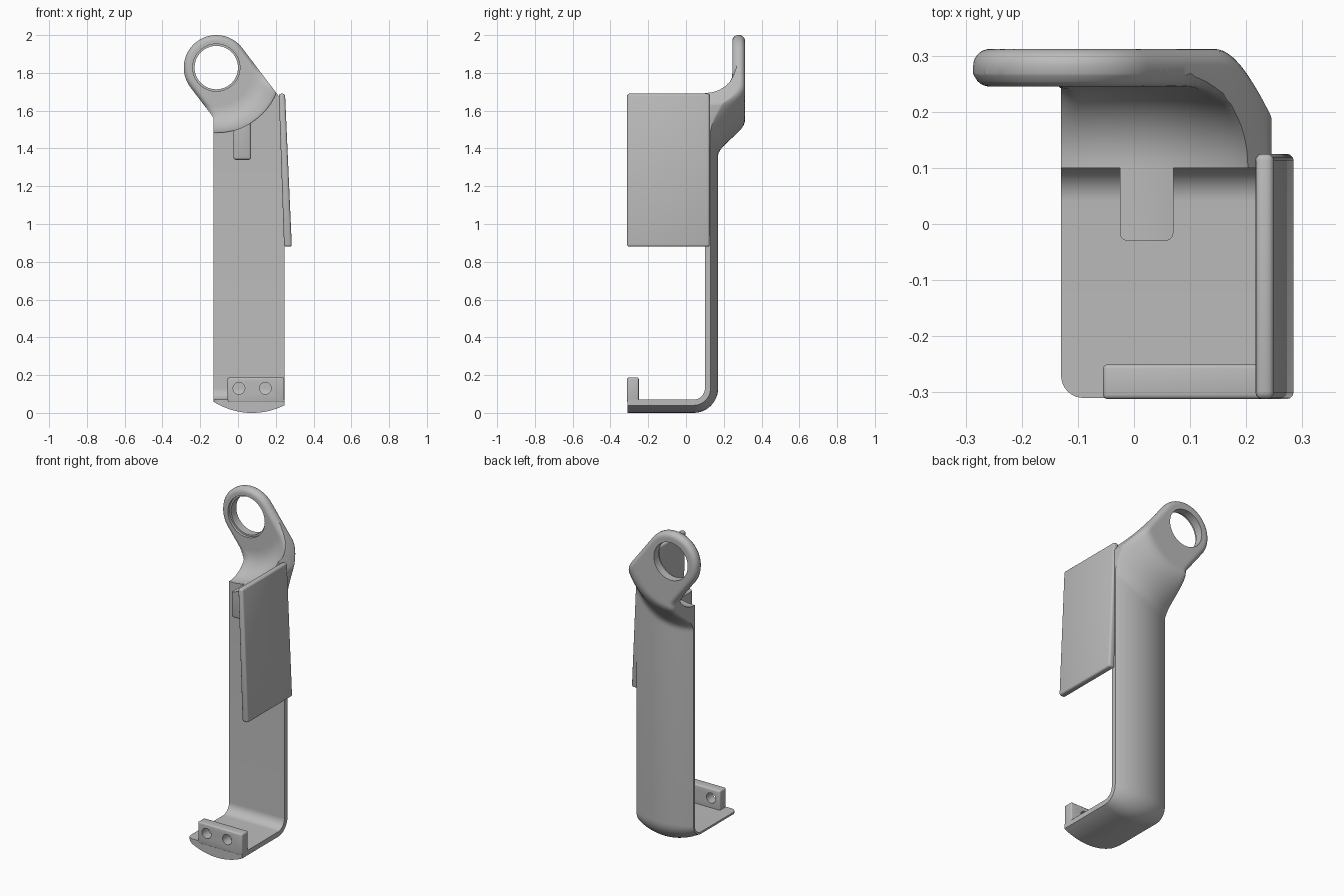
import bpy, bmesh
from math import sin, cos, pi, sqrt, hypot, radians

if "Cube" in bpy.data.objects:
    bpy.data.objects.remove(bpy.data.objects["Cube"])

GREY = (0.5, 0.5, 0.5, 1)
mat = bpy.data.materials.new("plain grey")
mat.use_nodes = True
mat.diffuse_color = GREY
mat.node_tree.nodes["Principled BSDF"].inputs["Base Color"].default_value = GREY

CX, CZ, R = -0.115, 1.828, 0.172      # eye ring centre and radius
LEFT, RIGHT = -0.13, 0.245            # strap edges
NX, NZ = 0.796, 0.605                 # direction across the eye arm
SLOPE = NZ / NX
ROUND = 0.03                          # eye edge rounding
SCOOP = 0.345                         # scoop radius around the eye


def finish(bm, name):
    bmesh.ops.recalc_face_normals(bm, faces=bm.faces)
    mesh = bpy.data.meshes.new(name)
    bm.to_mesh(mesh)
    bm.free()
    mesh.materials.append(mat)
    obj = bpy.data.objects.new(name, mesh)
    bpy.context.collection.objects.link(obj)
    return obj


def loft(name, rings):
    """Skin a list of closed rings and cap both ends."""
    bm = bmesh.new()
    loops = [[bm.verts.new(p) for p in ring] for ring in rings]
    n = len(loops[0])
    for a, b in zip(loops, loops[1:]):
        for i in range(n):
            k = (i + 1) % n
            bm.faces.new((a[i], a[k], b[k], b[i]))
    bm.faces.new(loops[0])
    bm.faces.new(loops[-1])
    return finish(bm, name)


def box(name, lo, hi, bevel, shape=None):
    """Rounded box; shape may move its corners first."""
    bm = bmesh.new()
    bmesh.ops.create_cube(bm, size=1)
    for v in bm.verts:
        v.co = [lo[i] if v.co[i] < 0 else hi[i] for i in range(3)]
        if shape:
            shape(v.co)
    bmesh.ops.bevel(bm, geom=bm.edges[:], offset=bevel, segments=3,
                    profile=0.5, affect='EDGES')
    return finish(bm, name)


def rod(name, x, z, r, y0, y1):
    """Cylinder along y."""
    return loft(name, [[(x + r * cos(2 * pi * i / 64), y, z + r * sin(2 * pi * i / 64))
                        for i in range(64)] for y in (y0, y1)])


def cut(obj, cutter):
    bpy.context.view_layer.objects.active = obj
    mod = obj.modifiers.new("cut", 'BOOLEAN')
    mod.operation = 'DIFFERENCE'
    mod.solver = 'EXACT'
    mod.object = cutter
    bpy.ops.object.modifier_apply(modifier=mod.name)


def edge_gap(x, z):
    """Distance inward from the front outline near the eye."""
    dx, dz = x - CX, z - CZ
    if dz * NX - dx * NZ > 0:
        return R - hypot(dx, dz)
    v = dx * NX + dz * NZ
    return min(R - v, max(R + v, x - LEFT), RIGHT - x)


def rounding(x, z):
    e = min(max(edge_gap(x, z), 0), ROUND)
    return ROUND - sqrt(ROUND ** 2 - (ROUND - e) ** 2)


def limits(z):
    """Left and right outline at height z."""
    half = sqrt(max(R * R - (z - CZ) ** 2, 0))
    if z >= CZ + R * NZ:
        right = CX + half
    else:
        right = min(RIGHT, CX + R * NX + (CZ + R * NZ - z) * SLOPE)
    if z >= CZ - R * NZ:
        left = CX - half
    else:
        left = min(LEFT, CX - R * NX + (CZ - R * NZ - z) * SLOPE)
    return left, right


def thickness(x, z):
    """Crowned strap that flares back into the eye."""
    crown = max(0.012, 0.07 - (0.38 - sqrt(0.38 ** 2 - min(abs(x - 0.075), 0.3) ** 2)))
    t = min(max((0.5 - hypot(x - CX, z - CZ)) / 0.22, 0), 1)
    s = t * t * (3 - 2 * t)
    return crown + (0.212 - crown) * s - s * rounding(x, z)


# Strap stations: inner point, outward normal, outline
stations = []
for i in range(9):                     # floor with rounded front corner
    a = pi / 2 * i / 8
    left = LEFT + 0.04 * (1 - sin(a))
    stations.append((-0.27 - 0.04 * cos(a), 0.07, 0, -1, left, RIGHT))
for i in range(13):                    # bend
    a = pi / 2 * (i / 12 - 1)
    stations.append((0.04 + 0.06 * cos(a), 0.13 + 0.06 * sin(a),
                     cos(a), sin(a), LEFT, RIGHT))
heights = [1.3 + 0.0125 * i for i in range(42)]
heights += [CZ + R * sin(pi / 2 * i / 24) for i in range(1, 24)] + [CZ + R * 0.9997]
for z in heights:                      # upright wall and eye
    stations.append((0.10, z, 1, 0, *limits(z)))

COLS = 36
rings = []
for y, z, ny, nz, left, right in stations:
    xs = [left + (right - left) * (1 - cos(pi * i / COLS)) / 2 for i in range(COLS + 1)]
    inner = [(x, y, z) for x in xs]
    outer = [(x, y + ny * thickness(x, z), z + nz * thickness(x, z)) for x in xs]
    rings.append(inner + outer[::-1])
strap = loft("strap_with_eye", rings)

# Scoop cutter: round pocket with a fillet into the eye's front face
profile = [(SCOOP, -0.6)]
profile += [(0.205 + 0.14 * cos(pi * i / 32), 0.105 + 0.14 * sin(pi * i / 32))
            for i in range(17)]
profile += [(0.2 - 0.006 * i, 0.245) for i in range(31)]
rings = []
for d, y in profile:
    ring = []
    for i in range(120):
        x, z = CX + d * cos(2 * pi * i / 120), CZ + d * sin(2 * pi * i / 120)
        fade = min((SCOOP - d) / 0.14, 1)
        ring.append((x, y + fade * rounding(x, z), z))
    rings.append(ring)
scoop = loft("scoop_cutter", rings)

# Hook tab under the eye, trimmed by the same scoop
tab = box("hook_tab", (-0.025, -0.03, 1.34), (0.07, 0.118, 1.6), 0.013)
eye_hole = rod("eye_hole_cutter", CX, CZ, 0.115, 0, 0.6)
eye_step = rod("eye_step_cutter", CX, CZ, 0.125, 0, 0.262)
for cutter in (scoop, eye_step, eye_hole):
    cut(strap, cutter)
cut(tab, scoop)


# Leaning side panel
def lean(co):
    low = (1.69 - co.z) / 0.81
    co.x += low * (0.036 if co.x > 0.23 else 0.028)


panel = box("side_panel", (0.216, -0.312, 0.88), (0.249, 0.125, 1.69), 0.012, lean)

# Front lip with two screw holes
lip = box("front_lip", (-0.055, -0.312, 0.055), (0.245, -0.25, 0.187), 0.008)
screw_holes = [rod("screw_hole_cutter", x, 0.13, 0.031, -0.5, 0) for x in (0.005, 0.145)]
for hole in screw_holes:
    cut(lip, hole)

for cutter in [scoop, eye_hole, eye_step] + screw_holes:
    bpy.data.objects.remove(cutter)
bpy.context.view_layer.update()

# Smooth shading with sharp edges kept
bpy.ops.object.select_all(action='DESELECT')
for part in (strap, tab, panel, lip):
    part.select_set(True)
bpy.context.view_layer.objects.active = strap
bpy.ops.object.shade_smooth_by_angle(angle=radians(35))
